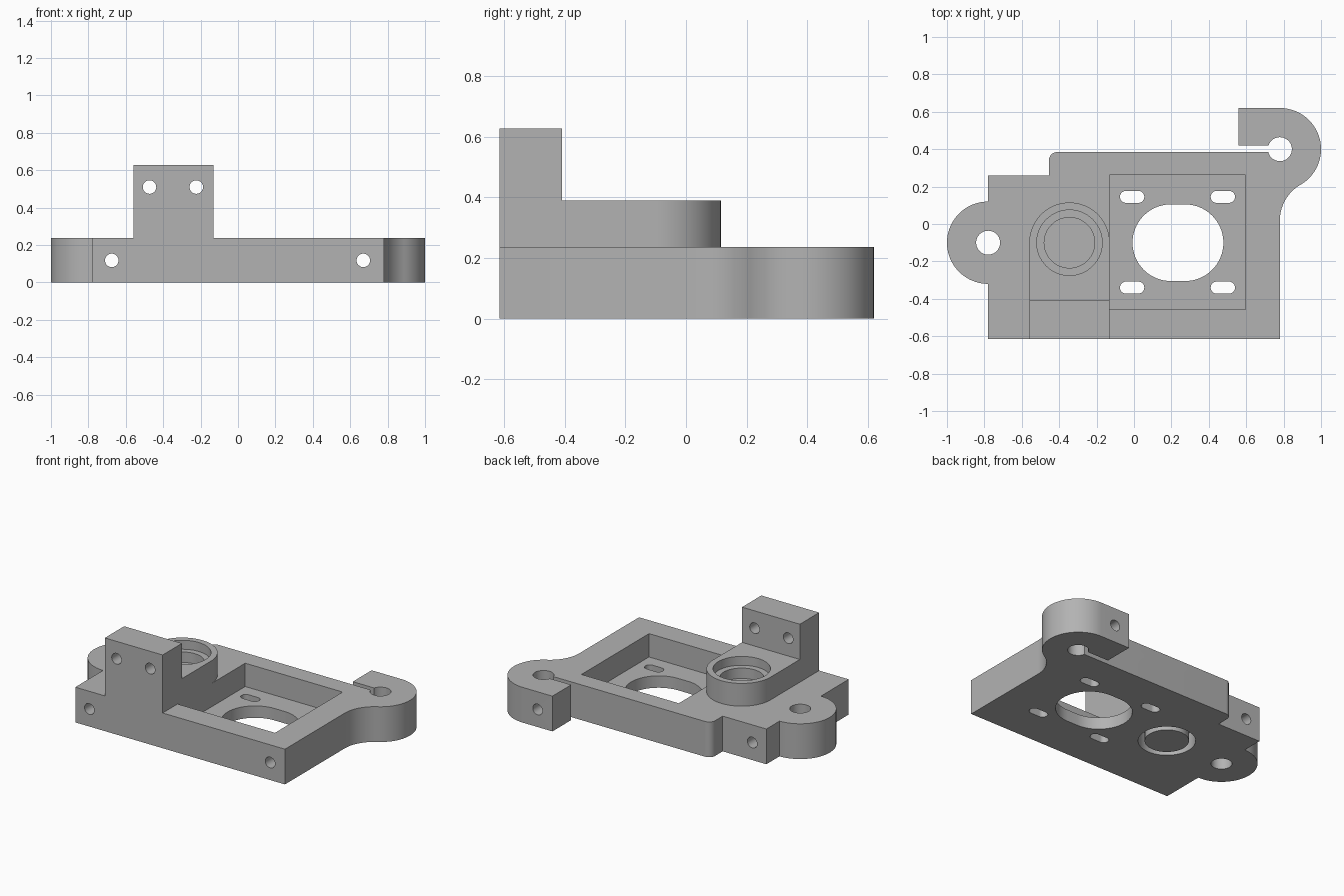
import bpy
import bmesh
from math import cos, sin, radians
from mathutils import Matrix

cube = bpy.data.objects.get("Cube")
if cube:
    bpy.data.objects.remove(cube)

grey = bpy.data.materials.new("plain_grey")
grey.use_nodes = True
grey.diffuse_color = (0.45, 0.45, 0.45, 1)
grey.node_tree.nodes["Principled BSDF"].inputs["Base Color"].default_value = (0.45, 0.45, 0.45, 1)


def arc(cx, cy, r, start, end, steps=32):
    angles = [radians(start + (end - start) * i / steps) for i in range(steps + 1)]
    return [(cx + r * cos(a), cy + r * sin(a)) for a in angles]


def circle(cx, cy, r):
    return arc(cx, cy, r, 0, 360, 64)[:-1]


def rect(x0, y0, x1, y1):
    return [(x0, y0), (x1, y0), (x1, y1), (x0, y1)]


def stadium(cx, cy, half_flat, r):
    return arc(cx + half_flat, cy, r, -90, 90) + arc(cx - half_flat, cy, r, 90, 270)


def prism(name, outline, z0, z1, matrix=None):
    """Extrude a flat counter-clockwise outline between two heights."""
    bm = bmesh.new()
    face = bm.faces.new([bm.verts.new((x, y, z0)) for x, y in outline])
    top = bmesh.ops.extrude_face_region(bm, geom=[face])["geom"]
    bmesh.ops.translate(bm, vec=(0, 0, z1 - z0),
                        verts=[v for v in top if isinstance(v, bmesh.types.BMVert)])
    bmesh.ops.recalc_face_normals(bm, faces=bm.faces[:])
    if matrix:
        bmesh.ops.transform(bm, matrix=matrix, verts=bm.verts[:])
    mesh = bpy.data.meshes.new(name)
    bm.to_mesh(mesh)
    bm.free()
    mesh.materials.append(grey)
    obj = bpy.data.objects.new(name, mesh)
    bpy.context.collection.objects.link(obj)
    return obj


def combine(target, tool, operation):
    """Apply a boolean, then discard the tool."""
    tool.hide_render = True
    mod = target.modifiers.new(operation, "BOOLEAN")
    mod.object, mod.operation, mod.solver = tool, operation, "EXACT"
    bpy.context.view_layer.objects.active = target
    bpy.ops.object.modifier_apply(modifier=mod.name)
    bpy.data.objects.remove(tool)


def cut(outline, z0, z1, matrix=None):
    combine(plate, prism("cutter", outline, z0, z1, matrix), "DIFFERENCE")


def add(name, outline, z0, z1):
    combine(plate, prism(name, outline, z0, z1), "UNION")


# Base plate with a left ear, a filleted hook and a rounded step
thick = 0.237
outline = [(-0.78, -0.615), (0.78, -0.615)]
outline += arc(1.0, 0.019, 0.22, 180, 120, 20)
outline += arc(0.78, 0.4, 0.22, -60, 90, 40)[1:]
outline += [(0.56, 0.62), (0.56, 0.42), (0.76, 0.42), (0.76, 0.385)]
outline += arc(-0.41, 0.34, 0.045, 90, 180, 12)
outline += [(-0.455, 0.26), (-0.78, 0.26)]
outline += arc(-0.78, -0.1, 0.22, 90, 270, 48)
plate = prism("mount_plate", outline, 0, thick)

# Round-ended boss and upright block
bx, by = -0.345, -0.1
add("boss", [(-0.56, -0.615), (-0.13, -0.615)] + arc(bx, by, 0.215, 0, 180, 48), 0.15, 0.39)
add("upright", rect(-0.56, -0.615, -0.13, -0.41), 0.3, 0.627)

# Motor pocket, its central opening and four slots
cut(rect(-0.13, -0.457, 0.595, 0.262), 0.08, 0.5)
cut(stadium(0.235, -0.1, 0.038, 0.205), -0.1, 0.2)
for sx in (-0.01, 0.475):
    for sy in (-0.34, 0.145):
        cut(stadium(sx, sy, 0.033, 0.032), -0.1, 0.2)

# Stepped bore above, ring recess with central plug below
cut(circle(bx, by, 0.175), 0.33, 0.5)
cut(circle(bx, by, 0.135), 0.26, 0.45)
cut(circle(bx, by, 0.175), -0.1, 0.12)
add("plug", circle(bx, by, 0.135), 0, 0.18)

# Vertical rod holes in ear and hook
for hx, hy in ((-0.78, -0.1), (0.78, 0.4)):
    cut(circle(hx, hy, 0.064), -0.1, 0.5)

# Screw holes running front to back
turn = Matrix.Rotation(radians(90), 4, "X")
for hx, hz in ((-0.675, 0.118), (0.67, 0.118), (-0.473, 0.51), (-0.223, 0.51)):
    cut(circle(hx, hz, 0.036), -0.8, 0.8, turn)

# Smooth curved walls, keep edges crisp
bpy.ops.object.select_all(action="DESELECT")
plate.select_set(True)
bpy.context.view_layer.objects.active = plate
bpy.ops.object.shade_smooth_by_angle(angle=radians(30))
